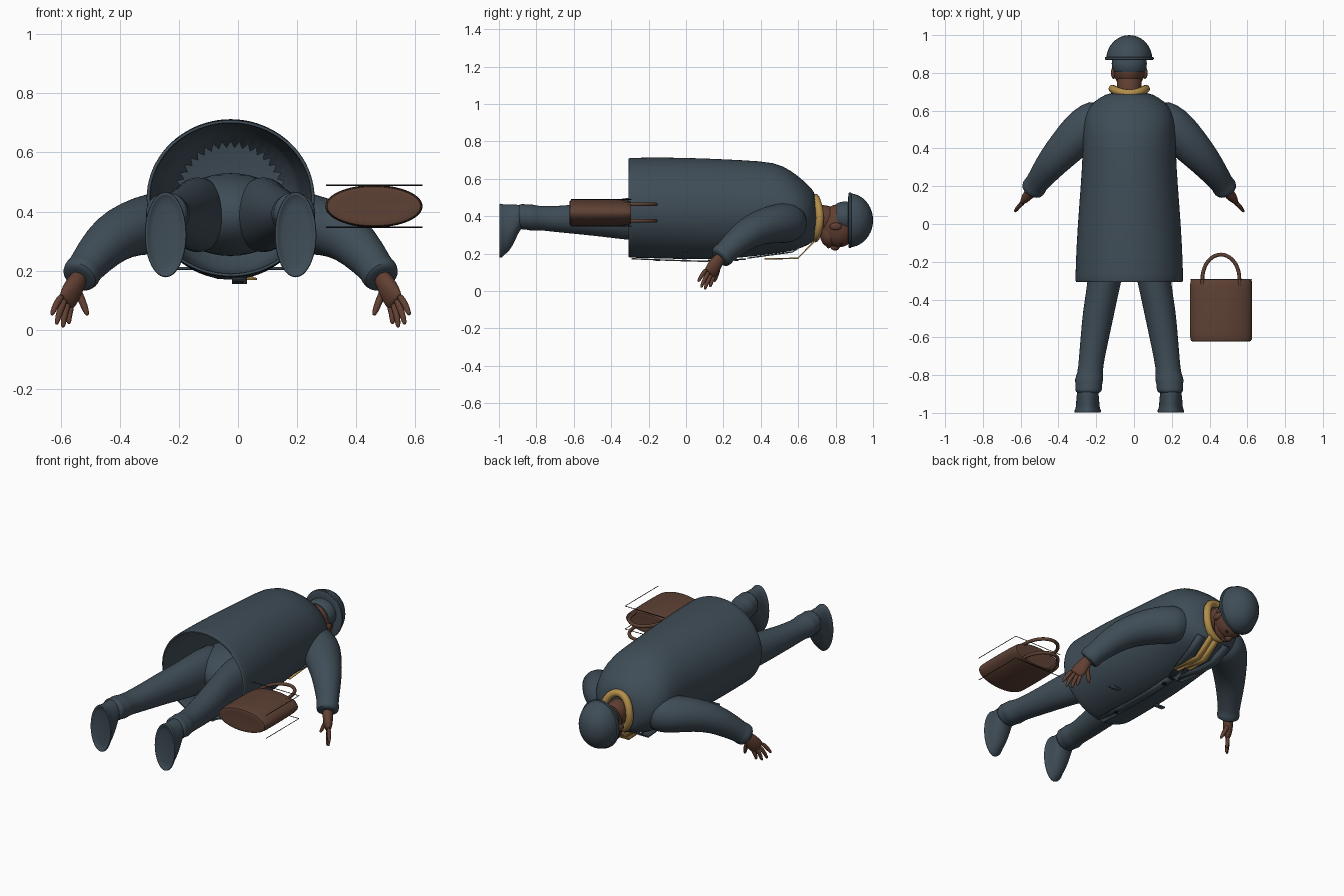
import bpy, bmesh
from math import sin, cos, pi, radians
from mathutils import Vector, Matrix

if "Cube" in bpy.data.objects:
    bpy.data.objects.remove(bpy.data.objects["Cube"])

CX = -0.025  # middle plane of the body
SIDES = (("left", 1), ("right", -1))


def material(name, r, g, b):
    mat = bpy.data.materials.new(name)
    mat.use_nodes = True
    mat.diffuse_color = (r, g, b, 1)
    shader = mat.node_tree.nodes["Principled BSDF"]
    shader.inputs["Base Color"].default_value = (r, g, b, 1)
    shader.inputs["Roughness"].default_value = 0.8
    return mat


CLOTH = material("slate cloth", .05, .074, .095)
SKIN = material("brown skin", .12, .05, .032)
LEATHER = material("brown leather", .11, .052, .034)
SCARF = material("mustard wool", .45, .27, .07)
TRIM = material("dark trim", .012, .014, .017)


def add_object(name, bm, mat, sub=0, angle=50):
    """Turn a bmesh into a smooth shaded object."""
    bmesh.ops.recalc_face_normals(bm, faces=bm.faces[:])
    mesh = bpy.data.meshes.new(name)
    bm.to_mesh(mesh)
    bm.free()
    for poly in mesh.polygons:
        poly.use_smooth = True
    mesh.set_sharp_from_angle(angle=radians(angle))
    mesh.materials.append(mat)
    obj = bpy.data.objects.new(name, mesh)
    bpy.context.collection.objects.link(obj)
    if sub:
        mod = obj.modifiers.new("Subdivision", 'SUBSURF')
        mod.levels = mod.render_levels = sub
    return obj


def loft(name, sections, mat, side=0, flat=False, seg=24, sub=1, angle=70):
    """Skin elliptical rings (x, y, z, half width, half height)."""
    bm = bmesh.new()
    if side:
        sections = [(CX + side * s[0], *s[1:]) for s in sections]
    centres = [Vector(s[:3]) for s in sections]
    rings = []
    for i, (c, s) in enumerate(zip(centres, sections)):
        u, v = Vector((1, 0, 0)), Vector((0, 0, 1))
        if not flat:
            t = centres[min(i + 1, len(centres) - 1)] - centres[max(i - 1, 0)]
            u = v.cross(t).normalized()
            v = t.normalized().cross(u)
        rings.append([bm.verts.new(c + u * s[3] * cos(a) + v * s[-1] * sin(a))
                      for a in (2 * pi * k / seg for k in range(seg))])
    for low, high in zip(rings, rings[1:]):
        for k in range(seg):
            n = (k + 1) % seg
            bm.faces.new((low[k], low[n], high[n], high[k]))
    bm.faces.new(rings[0])
    bm.faces.new(rings[-1])
    return add_object(name, bm, mat, sub, angle)


def ball(name, centre, radii, mat, cut=None):
    """Ellipsoid, optionally keeping only what lies past y = cut."""
    bm = bmesh.new()
    bmesh.ops.create_uvsphere(bm, u_segments=32, v_segments=20, radius=1)
    bmesh.ops.transform(bm, verts=bm.verts[:], matrix=Matrix.Translation(centre) @ Matrix.Diagonal((*radii, 1)))
    if cut is not None:
        geom = bm.verts[:] + bm.edges[:] + bm.faces[:]
        bmesh.ops.bisect_plane(bm, geom=geom, plane_co=(0, cut, 0), plane_no=(0, -1, 0), clear_outer=True)
        bmesh.ops.holes_fill(bm, edges=[e for e in bm.edges if e.is_boundary])
    return add_object(name, bm, mat)


def ribbon(name, path, width, mat, thick=.007):
    """Thin strip that follows a path and spreads along x."""
    bm = bmesh.new()
    pairs = [[bm.verts.new((x + d, y, z)) for d in (-width / 2, width / 2)] for x, y, z in path]
    for p, q in zip(pairs, pairs[1:]):
        bm.faces.new((p[0], p[1], q[1], q[0]))
    obj = add_object(name, bm, mat)
    obj.modifiers.new("Thickness", 'SOLIDIFY').thickness = thick


def wire(name, points, radius, mat, closed=False):
    """Round wire along a path."""
    curve = bpy.data.curves.new(name, 'CURVE')
    curve.dimensions = '3D'
    curve.bevel_depth = radius
    curve.bevel_resolution = 3
    curve.use_fill_caps = True
    spline = curve.splines.new('POLY')
    spline.points.add(len(points) - 1)
    for point, co in zip(spline.points, points):
        point.co = (*co, 1)
    spline.use_cyclic_u = closed
    spline.use_smooth = True
    curve.materials.append(mat)
    obj = bpy.data.objects.new(name, curve)
    bpy.context.collection.objects.link(obj)


# Coat: y, half width, front z, back z; the lining folds back in at the hem
coat = [(-.3, .287, .177, .713), (-.1, .28, .172, .715), (.1, .266, .166, .71),
        (.3, .25, .176, .7), (.48, .245, .2, .69), (.56, .24, .21, .645),
        (.63, .21, .235, .59), (.67, .155, .255, .55), (.7, .1, .28, .51)]
outer = [(CX, y, (lo + hi) / 2, w, (hi - lo) / 2) for y, w, lo, hi in coat]
lining = [(x, y, z, w - .014, h - .014) for x, y, z, w, h in outer[4::-1]]
hem = [(CX, -.307, .445, .273, .255), (CX, -.307, .445, .284, .266)]
loft("coat", lining + hem + outer, CLOTH, flat=True, seg=40)

# Coat front: placket, buttons, lapels and pockets
ribbon("coat_placket", [(CX + .03, -.29, .176), (CX + .03, -.1, .168), (CX + .03, .1, .162),
                        (CX + .03, .32, .174)], .05, CLOTH)
for i in range(4):
    bm = bmesh.new()
    bmesh.ops.create_cone(bm, cap_ends=True, segments=16, radius1=.012, radius2=.012, depth=.008,
                          matrix=Matrix.Translation((CX + .03, -.15 + i * .14, .163)))
    add_object(f"coat_button_{i + 1}", bm, TRIM)
for label, s in SIDES:
    ribbon(f"{label}_lapel", [(CX + s * .09, .67, .27), (CX + s * .085, .57, .205),
                              (CX + s * .06, .46, .19), (CX + s * .015, .33, .172)], .06, CLOTH)
    ribbon(f"{label}_pocket", [(CX + s * .15, -.02, .212), (CX + s * .15, .01, .209)], .09, CLOTH)

# Hips inside the coat
ball("hips", (CX, -.03, .39), (.2, .22, .14), CLOTH)

for label, s in SIDES:
    # Trouser leg with bunched ankle
    loft(f"{label}_leg", [
        (.1, .02, .39, .1, .13), (.11, -.15, .39, .105, .13), (.13, -.3, .385, .088, .115),
        (.16, -.45, .385, .086, .095), (.182, -.6, .383, .076, .078), (.2, -.72, .385, .068, .068),
        (.208, -.79, .39, .066, .064), (.213, -.825, .392, .079, .073), (.214, -.85, .395, .068, .066),
        (.216, -.88, .397, .074, .071), (.217, -.9, .4, .06, .06)], CLOTH, s, flat=True)
    # Shoe, toe pointing to the front, with a recessed sole
    loft(f"{label}_shoe", [
        (.22, -.985, .322, .055, .128), (.22, -.998, .322, .06, .134), (.22, -1, .322, .071, .146),
        (.22, -.985, .322, .072, .147), (.22, -.978, .325, .064, .138), (.22, -.945, .337, .062, .126),
        (.22, -.915, .362, .06, .1), (.22, -.89, .395, .056, .067), (.22, -.86, .4, .05, .055)],
        CLOTH, s, flat=True)
    # Sleeve and cuff
    loft(f"{label}_sleeve", [
        (.12, .585, .37, .09, .09), (.19, .545, .365, .112, .11), (.26, .485, .36, .112, .105),
        (.33, .41, .345, .1, .095), (.4, .335, .313, .087, .085), (.46, .258, .25, .07, .072),
        (.495, .208, .203, .06, .06), (.498, .204, .199, .066, .066), (.514, .18, .177, .063, .063),
        (.515, .178, .175, .045, .045)], CLOTH, s)
    # Palm
    loft(f"{label}_palm", [
        (.505, .195, .19, .03, .03), (.525, .165, .155, .03, .036), (.54, .148, .125, .028, .044),
        (.555, .128, .095, .018, .042), (.558, .125, .09, .01, .032)], SKIN, s, seg=16)
    # Fingers fan out from the knuckles
    tips = (("index", .548, .128, .02), ("middle", .568, .1, .008),
            ("ring", .59, .08, .018), ("little", .606, .065, .05))
    for i, (finger, *tip) in enumerate(tips):
        base = Vector((.553, .132, .102)) + Vector((.48, -.64, .57)) * (i - 1.5) * .021
        mid = base.lerp(Vector(tip), .5) + Vector((.005, -.004, 0))
        end = base.lerp(Vector(tip), .93)
        loft(f"{label}_{finger}_finger", [(*base, .013, .013), (*mid, .012, .012), (*end, .009, .009),
                                          (*tip, .004, .004)], SKIN, s, seg=10)
    loft(f"{label}_thumb", [(.525, .175, .145, .016, .016), (.503, .168, .1, .014, .014),
                            (.488, .155, .06, .011, .011), (.484, .15, .048, .005, .005)],
         SKIN, s, seg=10)
    ball(f"{label}_ear", (CX + s * .083, .8, .345), (.014, .032, .02), SKIN)
    ball(f"{label}_eye", (CX + s * .034, .83, .25), (.013, .009, .008), TRIM)

# Neck, head and face
loft("neck", [(CX, .64, .4, .068, .075), (CX, .72, .39, .066, .072), (CX, .82, .37, .068, .08)],
     SKIN, flat=True)
ball("head", (CX, .815, .348), (.083, .1, .115), SKIN)
ball("jaw", (CX, .765, .31), (.064, .05, .075), SKIN)
ball("nose", (CX, .797, .236), (.018, .024, .02), SKIN)
ball("lips", (CX, .763, .24), (.026, .012, .012), SKIN)
ball("hair", (CX, .85, .395), (.093, .09, .083), CLOTH, cut=.805)

# Hat with a narrow brim
ball("hat_crown", (CX, .872, .378), (.122, .128, .144), CLOTH, cut=.868)
loft("hat_brim", [(CX, .867, .378, .12, .14), (CX, .868, .378, .131, .149),
                  (CX, .885, .378, .131, .149), (CX, .887, .378, .118, .14)], CLOTH, flat=True, seg=40)

# Scarf: ring around the neck and two hanging tails
ring = [(CX + .088 * cos(a), .703 + .012 * cos(2 * a), .39 + .108 * sin(a))
        for a in (2 * pi * k / 40 for k in range(40))]
wire("scarf_ring", ring, .022, SCARF, closed=True)
for i, end in enumerate((.42, .47)):
    x = .045 - i * .042
    ribbon(f"scarf_tail_{i + 1}", [(x - .03, .7, .275), (x - .012, .6, .172), (x, end, .168)], .038, SCARF)

# Handbag: plump body, piping and two arched handles
loft("bag_body", [(.46, -.62, .418, .145, .058), (.46, -.625, .418, .16, .067), (.46, -.6, .418, .166, .072),
                  (.46, -.45, .418, .166, .073), (.46, -.31, .418, .165, .068), (.46, -.29, .418, .16, .06),
                  (.46, -.295, .418, .145, .05)], LEATHER, flat=True, seg=32)
for label, z_edge, z_handle in (("back", .489, .463), ("front", .347, .375)):
    wire(f"bag_{label}_piping", [(.297, -.292, z_edge), (.623, -.292, z_edge), (.623, -.615, z_edge)],
         .002, TRIM)
    arch = [(.46 + .098 * cos(a), -.29 + .128 * sin(a), z_handle) for a in (pi * k / 20 for k in range(21))]
    ends = [(.558, -.33, z_handle)], [(.362, -.33, z_handle)]
    wire(f"bag_{label}_handle", ends[0] + arch + ends[1], .01, LEATHER)
